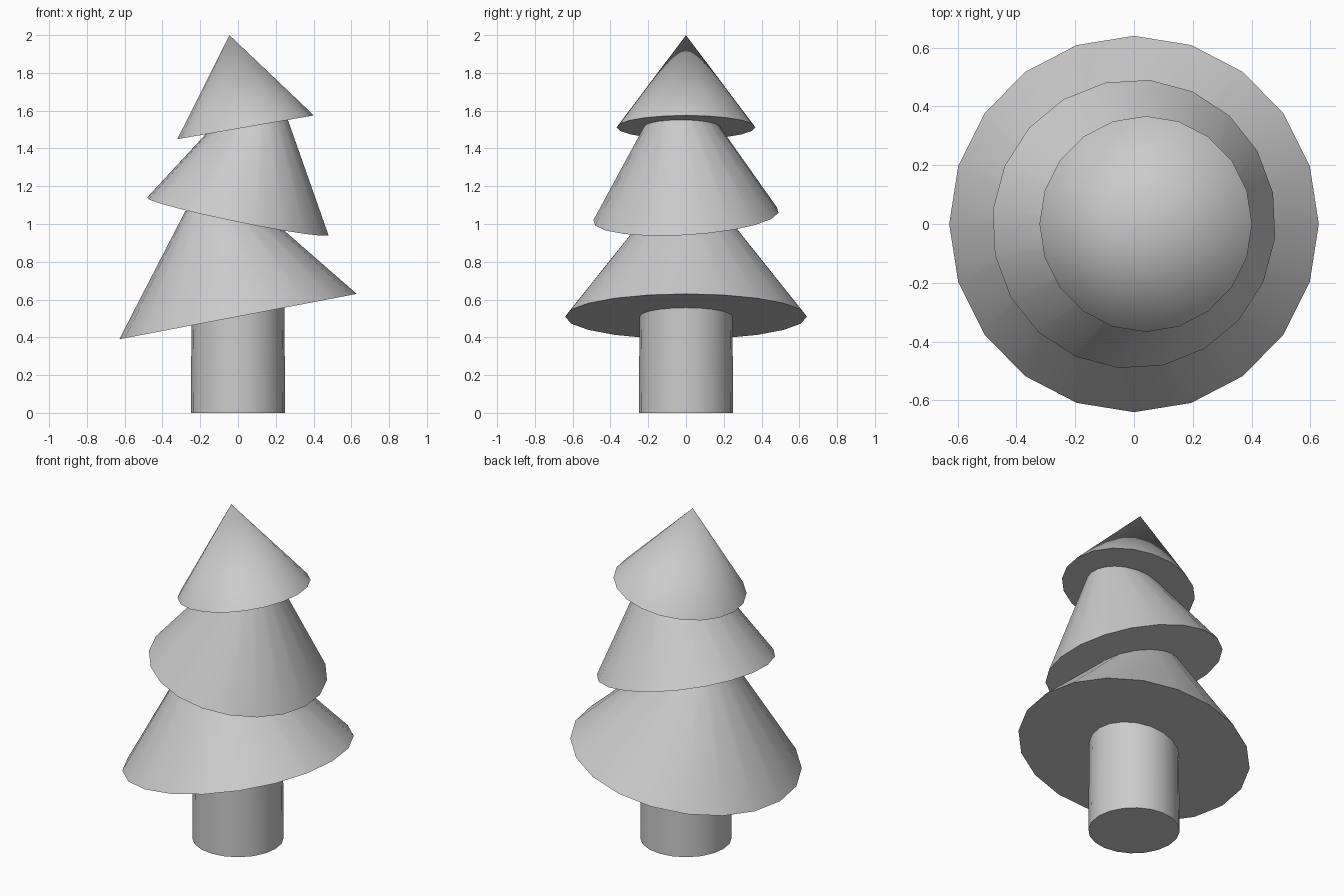
import bpy
import math
from mathutils import Vector, Quaternion

if "Cube" in bpy.data.objects:
    bpy.data.objects.remove(bpy.data.objects["Cube"])

SIDES = 20


def cone(name, base, r_base, r_top, height, slope=(0, 0), spin=0):
    """Cone or frustum standing on a base disc tilted by slope (dz/dx, dz/dy)."""
    bpy.ops.mesh.primitive_cone_add(vertices=SIDES, radius1=r_base,
                                    radius2=r_top, depth=height)
    ob = bpy.context.object
    ob.name = name
    # move the origin to the centre of the base
    for v in ob.data.vertices:
        v.co.z += height / 2
    normal = Vector((-slope[0], -slope[1], 1))
    tilt = Vector((0, 0, 1)).rotation_difference(normal)
    turn = Quaternion((0, 0, 1), math.radians(spin))
    ob.rotation_mode = 'QUATERNION'
    ob.rotation_quaternion = tilt @ turn
    ob.location = base
    bpy.ops.object.shade_smooth_by_angle(angle=math.radians(30))
    return ob


# Trunk
cone("trunk", (0, 0, 0), 0.25, 0.245, 0.6)

# Foliage: two tilted skirts and a pointed top
cone("lower_branches", (0, 0, 0.51), 0.64, 0.17, 0.6, slope=(0.191, 0))
cone("middle_branches", (0, 0, 1.04), 0.493, 0.13, 0.6, slope=(-0.205, 0.06), spin=-6)
cone("top_branches", (0.04, 0, 1.512), 0.367, 0, 0.495, slope=(0.174, 0))
